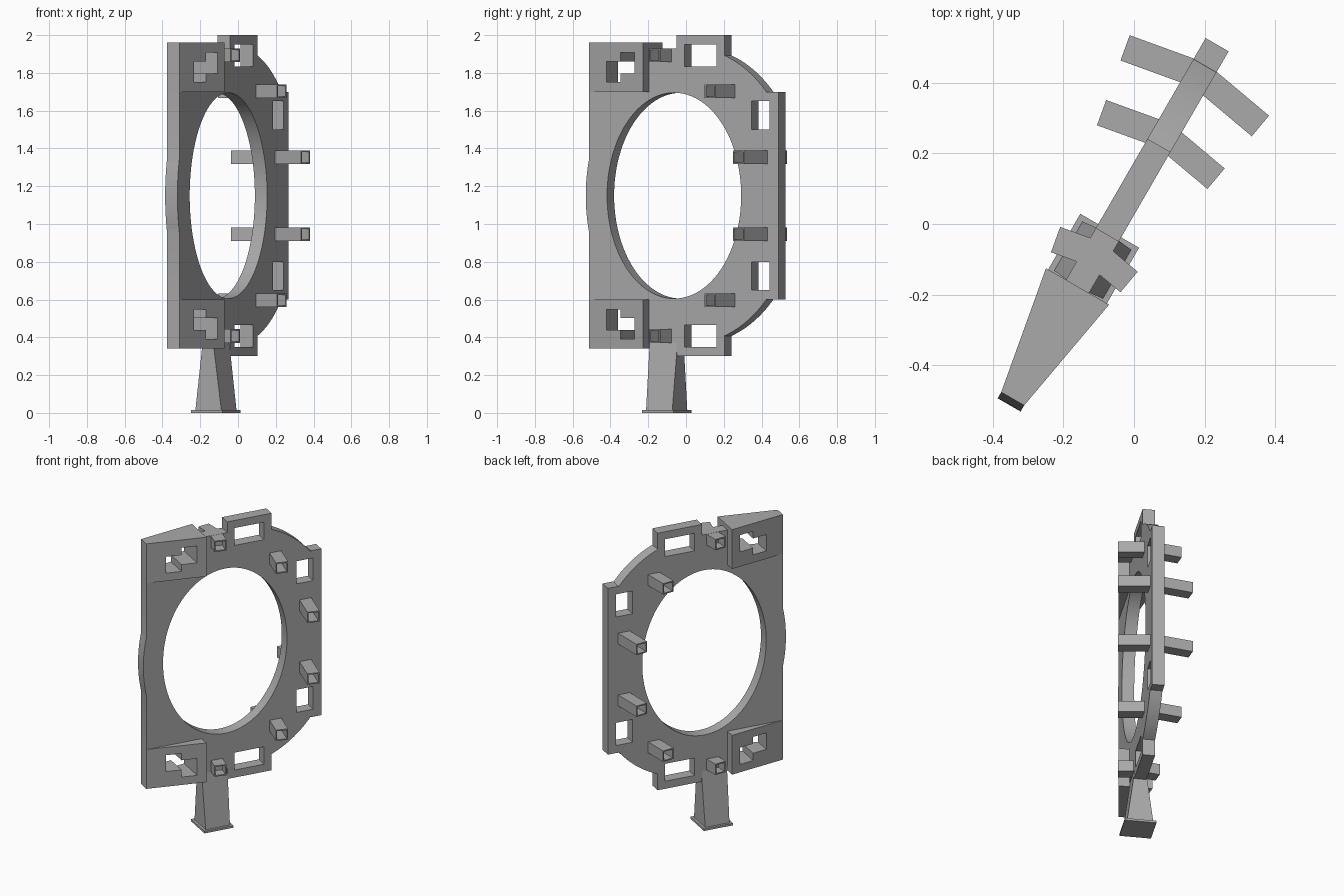
import bpy, bmesh, math
from mathutils import Matrix, Vector

old = bpy.data.objects.get("Cube")
if old:
    bpy.data.objects.remove(old, do_unlink=True)

MID = 1.15                      # height of the mirror line
HALF = 0.0375                   # half thickness of the plate
PLACE = Matrix.Rotation(math.radians(60), 4, 'Z') @ Matrix.Translation((0, 0.05, 0))

grey = bpy.data.materials.new("plain_grey")
grey.use_nodes = True
grey.diffuse_color = (0.4, 0.4, 0.4, 1)
grey.node_tree.nodes["Principled BSDF"].inputs["Base Color"].default_value = (0.4, 0.4, 0.4, 1)


def finish(name, mesh):
    """Place a local mesh in the world, colour it and shade it."""
    mesh.transform(PLACE)
    mesh.materials.clear()
    mesh.materials.append(grey)
    obj = bpy.data.objects.new(name, mesh)
    bpy.context.collection.objects.link(obj)
    bpy.ops.object.select_all(action='DESELECT')
    obj.select_set(True)
    bpy.context.view_layer.objects.active = obj
    bpy.ops.object.shade_smooth_by_angle(angle=math.radians(30))
    return obj


def flip(points):
    return [(u, 2 * MID - z) for u, z in points]


def rect(u0, u1, z0, z1):
    return [(u0, z0), (u1, z0), (u1, z1), (u0, z1)]


def slab(loops, half):
    """Upright slab from an outline followed by its holes."""
    curve = bpy.data.curves.new("slab", 'CURVE')
    curve.dimensions, curve.fill_mode, curve.extrude = '2D', 'BOTH', half
    for loop in loops:
        spline = curve.splines.new('POLY')
        spline.points.add(len(loop) - 1)
        spline.use_cyclic_u = True
        for point, (u, z) in zip(spline.points, loop):
            point.co = (u, z, 0, 1)
    obj = bpy.data.objects.new("slab", curve)
    bpy.context.collection.objects.link(obj)
    graph = bpy.context.evaluated_depsgraph_get()
    mesh = bpy.data.meshes.new_from_object(obj.evaluated_get(graph))
    bpy.data.objects.remove(obj, do_unlink=True)
    mesh.transform(Matrix.Rotation(math.pi / 2, 4, 'X'))
    bm = bmesh.new()
    bm.from_mesh(mesh)
    bmesh.ops.remove_doubles(bm, verts=bm.verts, dist=1e-5)
    bmesh.ops.recalc_face_normals(bm, faces=bm.faces)
    bm.to_mesh(mesh)
    bm.free()
    return mesh


# Ring plate: outer ellipse with straight tabs, oval opening and windows
CU, A, B = 0.025, 0.645, 0.782


def rim(u):
    return (u, MID + B * math.sqrt(max(0, 1 - ((u - CU) / A) ** 2)))


bulge = [rim(-0.62 + 0.02 * (i / 8) ** 2) for i in range(1, 9)]
arc = [rim(0.228 + 0.26 * i / 16) for i in range(17)]
upper = (bulge + [(-0.6, 1.7), (-0.233, 1.7), (-0.233, 1.93), (-0.065, 1.93),
                  (-0.065, 2.0), (0.228, 2.0)] + arc + [(arc[-1][0], 1.7), (0.557, 1.7)])
outline = [(-0.62, MID)] + upper + flip(upper)[::-1]
opening = [(-0.08 + 0.41 * math.cos(t * math.tau / 96), MID + 0.545 * math.sin(t * math.tau / 96))
           for t in range(96)]
windows = [rect(-0.016, 0.179, 1.835, 1.95), rect(0.394, 0.503, 1.5, 1.65)]
finish("ring_plate", slab([outline, opening] + windows + [flip(w) for w in windows], HALF))

# Wedge blocks with stepped holes, thickening towards the middle
block = rect(-0.6, -0.233, 1.7, 1.96)
step = [(-0.48, 1.752), (-0.385, 1.752), (-0.385, 1.797), (-0.29, 1.797),
        (-0.29, 1.908), (-0.385, 1.908), (-0.385, 1.86), (-0.48, 1.86)]
for name, turn in (("upper_wedge", list), ("lower_wedge", flip)):
    mesh = slab([turn(block), turn(step)], HALF)
    for v in mesh.vertices:
        v.co.y *= 1 + 1.75 * (v.co.x + 0.6) / 0.367
    finish(name, mesh)


# Hollow square pegs, leaning on both sides of the plate
def peg(name, u, z, reach, side):
    lean = math.radians(10)
    axis = Vector((-math.sin(lean), side * math.cos(lean), 0))
    length = reach / math.cos(lean)
    across = axis.cross(Vector((0, 0, 1)))
    frame = Matrix((across, (0, 0, 1), axis)).transposed().to_4x4()
    bm = bmesh.new()
    bmesh.ops.create_cube(bm, size=1, matrix=Matrix.Translation((0, 0, length / 2))
                          @ Matrix.Diagonal((0.076, 0.072, length, 1)))
    tip = max(bm.faces, key=lambda f: f.calc_center_median().z)
    bmesh.ops.inset_individual(bm, faces=[tip], thickness=0.011)
    inner = bmesh.ops.extrude_discrete_faces(bm, faces=[tip])["faces"][0]
    bmesh.ops.translate(bm, verts=inner.verts, vec=(0, 0, 0.055 - length))
    bmesh.ops.recalc_face_normals(bm, faces=bm.faces)
    bm.transform(Matrix.Translation((u, 0, z)) @ frame)
    mesh = bpy.data.meshes.new(name)
    bm.to_mesh(mesh)
    bm.free()
    finish(name, mesh)


for label, u, z, reach in (("inner", -0.128, 1.893, 0.12), ("middle", 0.26, 1.703, 0.187),
                           ("outer", 0.458, 1.354, 0.221)):
    for level, height in (("upper", z), ("lower", 2 * MID - z)):
        for face, side in (("front", -1), ("back", 1)):
            peg(f"{level}_{label}_{face}_peg", u, height, reach, side)


# Tapered leg and foot plate
def post(name, z0, z1, bottom, top):
    bm = bmesh.new()
    bmesh.ops.create_cube(bm, size=2)
    for v in bm.verts:
        hu, hn = top if v.co.z > 0 else bottom
        v.co = (-0.147 + v.co.x * hu, v.co.y * hn, z1 if v.co.z > 0 else z0)
    mesh = bpy.data.meshes.new(name)
    bm.to_mesh(mesh)
    bm.free()
    finish(name, mesh)


post("leg", 0.01, 0.375, (0.08, 0.08), (0.085, 0.032))
post("foot_plate", 0, 0.014, (0.096, 0.096), (0.096, 0.096))
